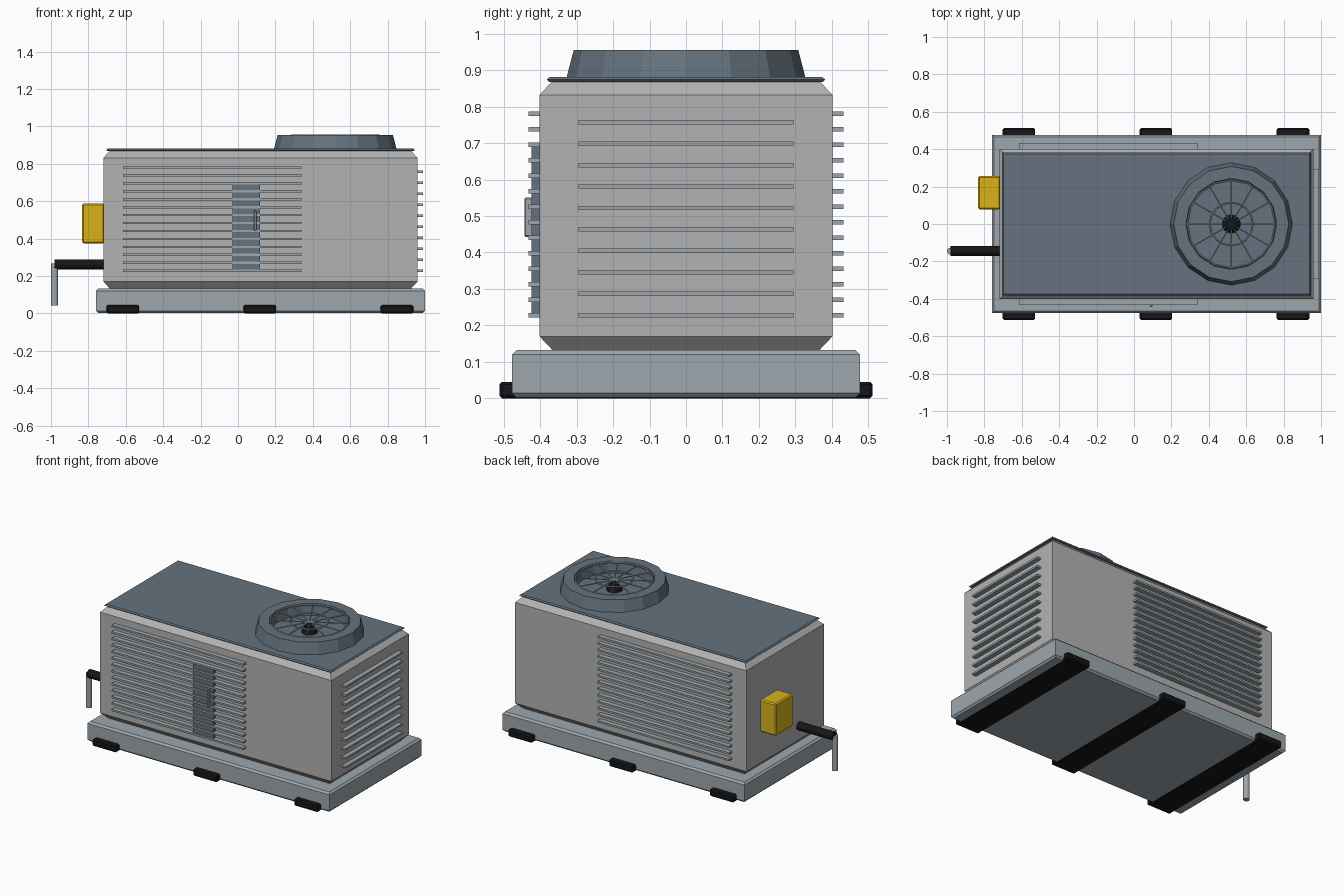
import bpy, math
from mathutils import Vector

if "Cube" in bpy.data.objects:
    bpy.data.objects.remove(bpy.data.objects["Cube"])

def mat(name, r, g, b):
    m = bpy.data.materials.new(name)
    m.diffuse_color = (r, g, b, 1)
    m.use_nodes = True
    m.node_tree.nodes["Principled BSDF"].inputs["Base Color"].default_value = m.diffuse_color
    return m

SLATE = mat("slate", 0.13, 0.17, 0.21)
STEEL = mat("steel", 0.34, 0.39, 0.42)
BLACK = mat("black", 0.008, 0.008, 0.009)
YELLOW = mat("yellow", 0.7, 0.45, 0.01)
GREY = mat("light_grey", 0.45, 0.45, 0.45)

def mesh_obj(name, verts, faces, m):
    me = bpy.data.meshes.new(name)
    me.from_pydata(verts, [], faces)
    me.materials.append(m)
    o = bpy.data.objects.new(name, me)
    bpy.context.collection.objects.link(o)
    return o

def box(name, x0, x1, y0, y1, z0, z1, m, bevel=0):
    v = [(x, y, z) for z in (z0, z1) for x, y in ((x0, y0), (x1, y0), (x1, y1), (x0, y1))]
    f = [(3, 2, 1, 0), (4, 5, 6, 7)] + [(i, (i + 1) % 4, (i + 1) % 4 + 4, i + 4) for i in range(4)]
    o = mesh_obj(name, v, f, m)
    if bevel:
        b = o.modifiers.new("bevel", "BEVEL")
        b.width, b.segments = bevel, 1
    return o

def tiers(name, x0, x1, hy, levels, m):
    """Stacked rectangles: levels are (z, inset)."""
    v, f = [], [(3, 2, 1, 0)]
    for k, (z, d) in enumerate(levels):
        v += [(x0 + d, -hy + d, z), (x1 - d, -hy + d, z), (x1 - d, hy - d, z), (x0 + d, hy - d, z)]
        if k:
            a = 4 * k - 4
            f += [(a + i, a + (i + 1) % 4, a + 4 + (i + 1) % 4, a + 4 + i) for i in range(4)]
    n = len(v)
    f.append((n - 4, n - 3, n - 2, n - 1))
    return mesh_obj(name, v, f, m)

def rod(name, a, b, r, m, sides=12):
    a, b = Vector(a), Vector(b)
    bpy.ops.mesh.primitive_cylinder_add(vertices=sides, radius=r, depth=(b - a).length, location=(a + b) / 2)
    o = bpy.context.object
    o.rotation_euler = (b - a).to_track_quat('Z', 'Y').to_euler()
    o.name = name
    o.data.materials.append(m)
    return o

# base tray and rubber skids
tiers("base", -0.76, 1.0, 0.477, [(0.002, 0.012), (0.014, 0), (0.12, 0), (0.132, 0.012)], STEEL)
for i, x in enumerate((-0.615, 0.117, 0.85)):
    box(f"skid_{i}", x - 0.087, x + 0.087, -0.512, 0.512, 0, 0.045, BLACK, 0.007)

# housing and roof plate
tiers("housing", -0.72, 0.96, 0.402, [(0.132, 0.036), (0.17, 0), (0.832, 0), (0.87, 0.036)], GREY)
tiers("roof_plate", -0.705, 0.945, 0.382, [(0.868, 0.006), (0.874, 0), (0.881, 0.008)], SLATE)

# louvres on the front, back and right side
for i in range(14):
    z = 0.228 + i * 0.0425
    for side, name in ((-1, "front"), (1, "back")):
        y = sorted((side * 0.39, side * 0.432))
        box(f"{name}_louvre_{i}", -0.615, 0.34, y[0], y[1], z - 0.006, z + 0.006, STEEL)
for i in range(10):
    z = 0.228 + i * 0.0588
    box(f"right_louvre_{i}", 0.95, 0.99, -0.295, 0.295, z - 0.006, z + 0.006, STEEL)

# access door and handle
box("access_door", -0.03, 0.118, -0.424, -0.39, 0.23, 0.69, SLATE)
box("door_handle", 0.085, 0.098, -0.443, -0.42, 0.443, 0.55, STEEL, 0.003)

# fan shroud, a 16-sided lathed ring
CX, N = 0.52, 16
prof = [(0.328, 0.878), (0.308, 0.955), (0.243, 0.955), (0.232, 0.878)]
verts = [(CX + r * math.cos(2 * math.pi * i / N), r * math.sin(2 * math.pi * i / N), z)
         for i in range(N) for r, z in prof]
faces = [(4 * i + j, 4 * ((i + 1) % N) + j, 4 * ((i + 1) % N) + (j + 1) % 4, 4 * i + (j + 1) % 4)
         for i in range(N) for j in range(4)]
mesh_obj("fan_shroud", verts, faces, SLATE)

# fan guard: rings and spokes, with hub below
for i, r in enumerate((0.235, 0.115)):
    bpy.ops.mesh.primitive_torus_add(major_segments=16, minor_segments=6, major_radius=r,
                                     minor_radius=0.005, location=(CX, 0, 0.951))
    bpy.context.object.name = f"guard_ring_{i}"
    bpy.context.object.data.materials.append(STEEL)
for i in range(12):
    a = i * math.pi / 6
    c, s = math.cos(a), math.sin(a)
    rod(f"guard_spoke_{i}", (CX + 0.03 * c, 0.03 * s, 0.946), (CX + 0.28 * c, 0.28 * s, 0.946), 0.004, STEEL, 6)
bpy.ops.mesh.primitive_cone_add(vertices=14, radius1=0.05, radius2=0.03, depth=0.045, location=(CX, 0, 0.902))
bpy.context.object.name = "fan_hub"
bpy.context.object.data.materials.append(BLACK)

# control box and drain pipe on the left end
box("control_box", -0.833, -0.715, 0.078, 0.257, 0.375, 0.587, YELLOW, 0.008)
rod("drain_pipe", (-0.98, -0.145, 0.262), (-0.70, -0.145, 0.262), 0.027, BLACK)
rod("drain_spout", (-0.981, -0.145, 0.042), (-0.981, -0.145, 0.266), 0.019, STEEL)
